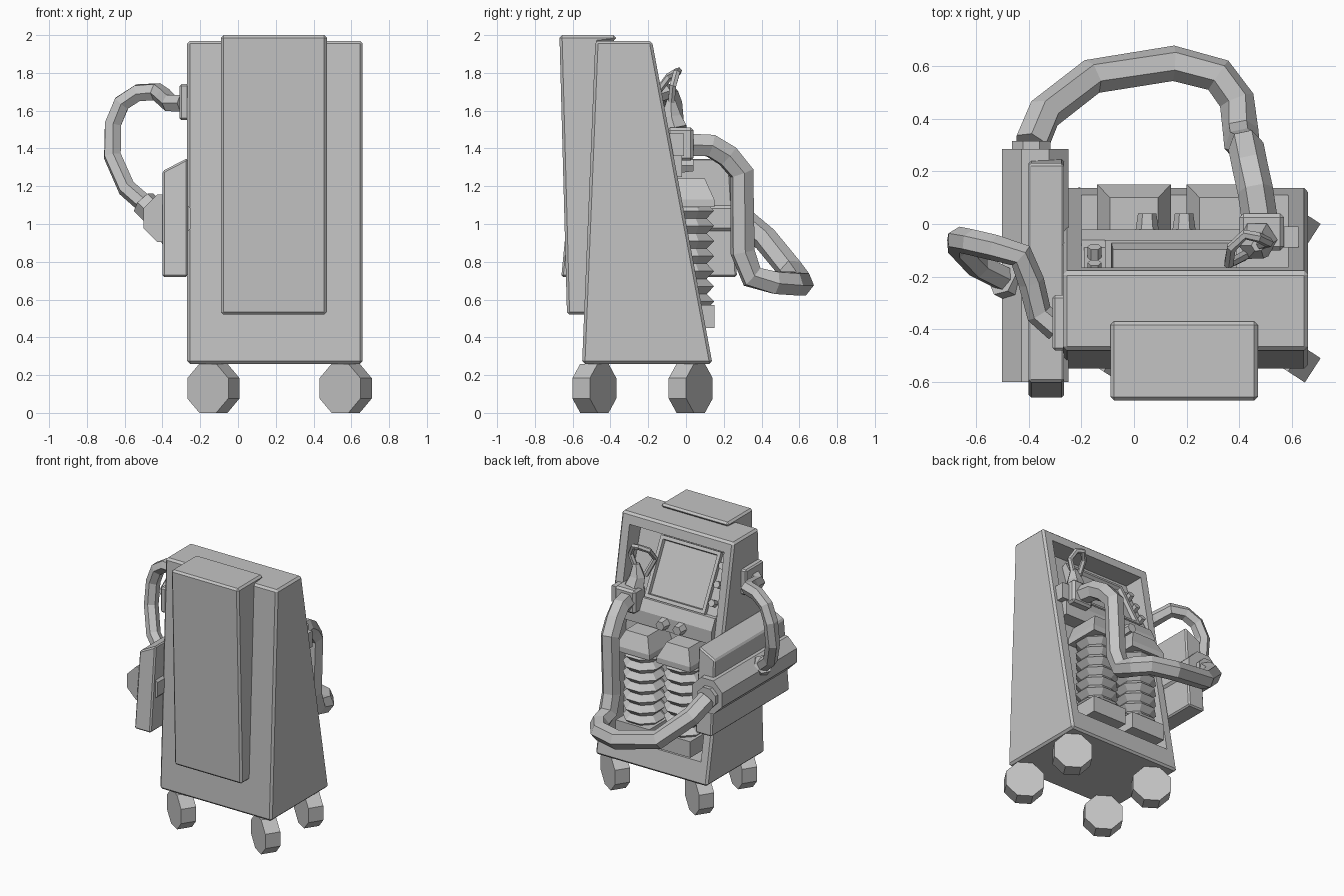
import bpy, bmesh, math
from mathutils import Vector

cube = bpy.data.objects.get("Cube")
if cube:
    bpy.data.objects.remove(cube, do_unlink=True)

grey = bpy.data.materials.new("plain_grey")
grey.use_nodes = True
grey.diffuse_color = (0.55, 0.55, 0.55, 1)
grey.node_tree.nodes["Principled BSDF"].inputs["Base Color"].default_value = (0.55, 0.55, 0.55, 1)


def finish(name, bm, bevel=0):
    bmesh.ops.recalc_face_normals(bm, faces=bm.faces)
    mesh = bpy.data.meshes.new(name)
    bm.to_mesh(mesh)
    bm.free()
    mesh.materials.append(grey)
    ob = bpy.data.objects.new(name, mesh)
    bpy.context.collection.objects.link(ob)
    if bevel:
        mod = ob.modifiers.new("bevel", 'BEVEL')
        mod.width, mod.segments = bevel, 1
    return ob


def prism_mesh(profile, x0, x1):
    """Side outline (y, z) extruded across x."""
    bm = bmesh.new()
    a = [bm.verts.new((x0, y, z)) for y, z in profile]
    b = [bm.verts.new((x1, y, z)) for y, z in profile]
    bm.faces.new(a)
    bm.faces.new(b[::-1])
    for i in range(len(a)):
        j = (i + 1) % len(a)
        bm.faces.new((a[i], b[i], b[j], a[j]))
    bmesh.ops.recalc_face_normals(bm, faces=bm.faces)
    return bm


def prism(name, profile, x0, x1, bevel=0):
    return finish(name, prism_mesh(profile, x0, x1), bevel)


def box(name, x, y, z, bevel=0):
    return prism(name, [(y[0], z[0]), (y[1], z[0]), (y[1], z[1]), (y[0], z[1])], x[0], x[1], bevel)


def sweep(name, pts, radii, sides=6):
    """Faceted tube along a path, one radius or one per point."""
    pts = [Vector(p) for p in pts]
    if not isinstance(radii, (list, tuple)):
        radii = [radii] * len(pts)
    bm = bmesh.new()
    first = (pts[1] - pts[0]).normalized()
    ref = Vector((0, 1, 0)) if abs(first.z) > 0.9 else Vector((0, 0, 1))
    rings = []
    for i, p in enumerate(pts):
        t = Vector()
        if i:
            t += (p - pts[i - 1]).normalized()
        if i < len(pts) - 1:
            t += (pts[i + 1] - p).normalized()
        t.normalize()
        ref = (ref - t * ref.dot(t)).normalized()
        side = t.cross(ref)
        angles = [math.tau * (k + 0.5) / sides for k in range(sides)]
        rings.append([bm.verts.new(p + radii[i] * (ref * math.cos(a) + side * math.sin(a))) for a in angles])
    for r, s in zip(rings, rings[1:]):
        for k in range(sides):
            m = (k + 1) % sides
            bm.faces.new((r[k], r[m], s[m], s[k]))
    bm.faces.new(rings[0][::-1])
    bm.faces.new(rings[-1])
    return finish(name, bm)


# Tapered cabinet with a deep opening in its back
cabinet = prism("cabinet", [(-0.55, 0.26), (0.14, 0.26), (-0.18, 1.97), (-0.48, 1.97)], -0.27, 0.66, 0.015)
cutter = prism("opening_cutter", [(0.4, 0.42), (-0.09, 0.42), (-0.13, 1.25), (-0.32, 1.89), (0.4, 1.89)], -0.2, 0.585)
cutter.hide_render = True
cut = cabinet.modifiers.new("opening", 'BOOLEAN')
cut.operation, cut.object, cut.solver = 'DIFFERENCE', cutter, 'EXACT'
bpy.context.view_layer.objects.active = cabinet
for mod in list(cabinet.modifiers):
    bpy.ops.object.modifier_apply(modifier=mod.name)
bpy.data.objects.remove(cutter, do_unlink=True)

# Front cover that hooks over the top
prism("front_cover", [(-0.63, 0.52), (-0.52, 0.52), (-0.46, 1.96), (-0.37, 1.97), (-0.37, 2.0), (-0.67, 2.0)],
      -0.09, 0.47, 0.014)

# Octagonal wheels, all swivelled the same way
turn = math.radians(33)
axle = Vector((math.sin(turn), math.cos(turn), 0)) * 0.055
for xn, x in (("right", -0.13), ("left", 0.57)):
    for yn, y in (("front", -0.485), ("back", 0.025)):
        c = Vector((x, y, 0.13))
        sweep(f"wheel_{yn}_{xn}", [c - axle, c + axle], 0.14, 8)

# Screen housing with sunken screen, and the button strip beside it
low, high = Vector((0, -0.06, 1.44)), Vector((0, -0.26, 1.83))
out = Vector((0, high.z - low.z, low.y - high.y)).normalized()


def tilted_profile(depth):
    back = [p - out * depth for p in (high, low)]
    return [(p.y, p.z) for p in [low, high] + back]


bm = prism_mesh(tilted_profile(0.1), -0.11, 0.39)
bm.faces.ensure_lookup_table()
face = max(bm.faces, key=lambda f: f.normal.dot(out))
bmesh.ops.inset_individual(bm, faces=[face], thickness=0.035, depth=0)
bmesh.ops.inset_individual(bm, faces=[face], thickness=0.008, depth=-0.025)
finish("screen_housing", bm)

shift = out * -0.03
low, high = low + shift, high + shift
prism("button_strip", tilted_profile(0.07), -0.19, -0.11)
for i, t in enumerate((0.2, 0.5, 0.8)):
    p = low.lerp(high, t) + Vector((-0.15, 0, 0))
    sweep(f"button_{i + 1}", [p - out * 0.01, p + out * 0.045], 0.027, 6)

# Console ledge with two knobs
prism("console_ledge", [(-0.02, 1.25), (-0.02, 1.35), (-0.06, 1.43), (-0.24, 1.43), (-0.16, 1.25)], -0.2, 0.585)
for n, x in (("right", 0.05), ("left", 0.19)):
    sweep("knob_" + n, [(x, -0.03, 1.31), (x, 0.04, 1.31)], [0.045, 0.035], 6)

# Twin bellows with tapered caps and base blocks
for n, x in (("right", 0.0), ("left", 0.34)):
    ribs = 7
    steps = [0.55 + 0.56 * i / (2 * ribs) for i in range(2 * ribs + 1)]
    sweep("bellows_" + n, [(x, 0.01, z) for z in steps],
          [0.15 if i % 2 else 0.108 for i in range(len(steps))], 8)
    box("bellows_collar_" + n, (x - 0.14, x + 0.14), (-0.14, 0.15), (1.09, 1.13))
    bm = prism_mesh([(-0.14, 1.13), (0.15, 1.13), (0.1, 1.24), (-0.14, 1.24)], x - 0.14, x + 0.14)
    for v in bm.verts:
        if v.co.z > 1.2:
            v.co.x = x + (v.co.x - x) * 0.65
    finish("bellows_cap_" + n, bm)
    box("bellows_base_" + n, (x - 0.14, x + 0.14), (-0.1, 0.15), (0.45, 0.57))

# Side tank: bracket with sloping top, and a long octagonal cylinder
bm = prism_mesh([(-0.66, 0.72), (0.27, 0.72), (0.23, 1.35), (-0.6, 1.35)], -0.4, -0.265)
for v in bm.verts:
    if v.co.z > 1.2 and v.co.x < -0.35:
        v.co.z -= 0.07
finish("tank_bracket", bm, 0.01)
sweep("tank", [(-0.375, -0.6, 1.03), (-0.375, 0.285, 1.03)], 0.136, 8)
sweep("tank_flange", [(-0.39, 0.27, 1.03), (-0.39, 0.315, 1.03)], 0.08, 8)

# Large hose looping behind the cabinet
sweep("large_hose", [(0.48, 0, 1.42), (0.46, 0.13, 1.415), (0.44, 0.22, 1.36), (0.425, 0.295, 1.27),
                     (0.41, 0.3, 0.85), (0.405, 0.35, 0.72), (0.39, 0.47, 0.69), (0.32, 0.565, 0.685),
                     (0.15, 0.61, 0.685), (-0.16, 0.56, 0.75), (-0.34, 0.42, 0.92), (-0.39, 0.3, 1.02)], 0.068, 6)
box("hose_socket", (0.4, 0.57), (-0.1, 0.04), (1.335, 1.51), 0.015)
box("hose_socket_mount", (0.54, 0.625), (-0.09, -0.01), (1.36, 1.48))

# Nozzle with a thin wire loop above the socket
sweep("nozzle", [(0.47, -0.06, 1.5), (0.46, -0.08, 1.57), (0.47, -0.08, 1.66)], [0.075, 0.06, 0.025], 6)
sweep("nozzle_loop", [(0.47, -0.08, 1.62), (0.51, -0.07, 1.73), (0.47, -0.05, 1.8), (0.42, -0.04, 1.81),
                      (0.37, -0.09, 1.78), (0.36, -0.15, 1.7), (0.42, -0.12, 1.57)], 0.02, 6)

# Smaller hose from the cabinet side down to the tank
box("side_socket", (-0.31, -0.26), (-0.48, -0.27), (1.55, 1.74), 0.01)
sweep("small_hose", [(-0.29, -0.4, 1.64), (-0.36, -0.34, 1.64), (-0.39, -0.22, 1.67), (-0.43, -0.12, 1.7),
                     (-0.53, -0.09, 1.695), (-0.615, -0.07, 1.64), (-0.662, -0.06, 1.53), (-0.665, -0.08, 1.36),
                     (-0.59, -0.16, 1.19), (-0.43, -0.24, 1.05)], 0.05, 6)
sweep("small_hose_collar", [(-0.5, -0.205, 1.115), (-0.44, -0.235, 1.055)], 0.07, 6)
